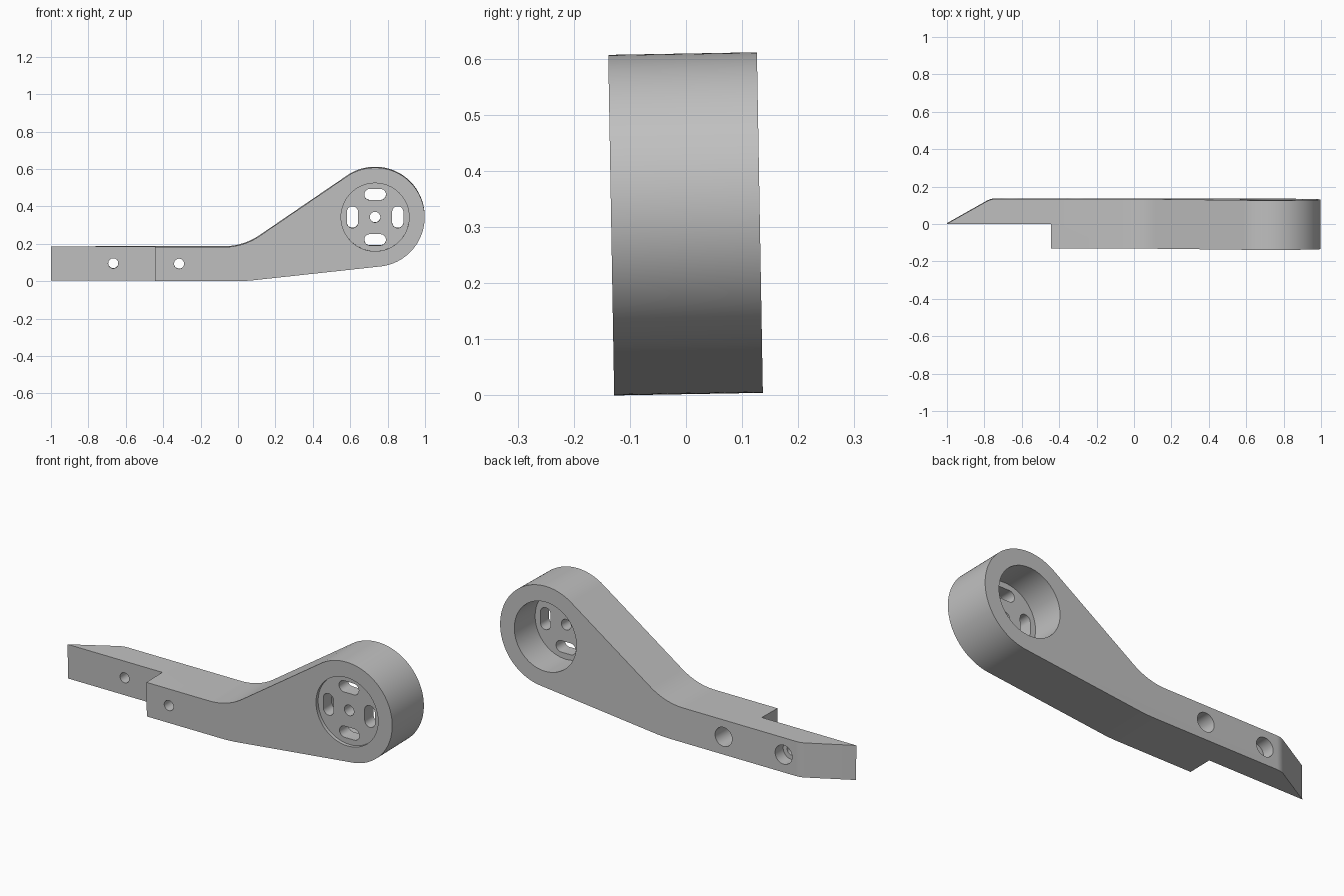
import bpy, bmesh
from math import sin, cos, tan, radians
from mathutils import Vector, Matrix

if "Cube" in bpy.data.objects:
    bpy.data.objects.remove(bpy.data.objects["Cube"], do_unlink=True)

HALF = 0.1325               # half thickness of the arm
CX, CZ, R = 0.733, 0.342, 0.265   # rounded hub end
BAR = 0.182                 # bar height

grey = bpy.data.materials.new("plain_grey")
grey.use_nodes = True
grey.diffuse_color = (0.53, 0.53, 0.53, 1)
grey.node_tree.nodes["Principled BSDF"].inputs["Base Color"].default_value = grey.diffuse_color


def arc(cx, cy, r, a0, a1, n):
    return [(cx + r * cos(radians(a0 + (a1 - a0) * i / n)),
             cy + r * sin(radians(a0 + (a1 - a0) * i / n))) for i in range(n + 1)]


def fillet(prev, corner, nxt, length, n=12):
    """Tangent circular arc replacing a corner, starting at the given distance from it."""
    p, c, q = Vector(prev), Vector(corner), Vector(nxt)
    u, v = (p - c).normalized(), (q - c).normalized()
    half = u.angle(v) / 2
    r = length * tan(half)
    centre = c + (u + v).normalized() * (length / cos(half))
    start, end = c + u * length - centre, c + v * length - centre
    total = start.angle(end)
    pts = []
    for i in range(n + 1):
        t = i / n
        d = (start * sin((1 - t) * total) + end * sin(t * total)) / sin(total)
        pts.append(tuple(centre + d.normalized() * r))
    return pts


def prism(name, outline, lo, hi, axis):
    """Extrude a 2D outline along y (side profile) or z (plan)."""
    bm = bmesh.new()
    place = (lambda a, b: (a, lo, b)) if axis == "y" else (lambda a, b: (a, b, lo))
    face = bm.faces.new([bm.verts.new(place(a, b)) for a, b in outline])
    ext = bmesh.ops.extrude_face_region(bm, geom=[face])
    move = (0, hi - lo, 0) if axis == "y" else (0, 0, hi - lo)
    bmesh.ops.translate(bm, vec=move, verts=[g for g in ext["geom"] if isinstance(g, bmesh.types.BMVert)])
    bmesh.ops.recalc_face_normals(bm, faces=bm.faces)
    mesh = bpy.data.meshes.new(name)
    bm.to_mesh(mesh)
    bm.free()
    mesh.materials.append(grey)
    ob = bpy.data.objects.new(name, mesh)
    bpy.context.collection.objects.link(ob)
    return ob


def combine(target, tool, operation="DIFFERENCE"):
    mod = target.modifiers.new("cut", "BOOLEAN")
    mod.operation, mod.object, mod.solver = operation, tool, "EXACT"
    bpy.context.view_layer.objects.active = target
    bpy.ops.object.modifier_apply(modifier=mod.name)
    bpy.data.objects.remove(tool, do_unlink=True)


def bore(target, x, z, r, lo, hi, n=48):
    combine(target, prism("bore_cutter", arc(x, z, r, 0, 360 * (n - 1) / n, n - 1), lo, hi, "y"))


# Side profile: straight bar flaring into the round hub
UP, DOWN = 34.3, 6.2        # slopes of the upper and lower flanks
hub = arc(CX, CZ, R, DOWN - 90, UP + 90, 72)
low, high = hub[0], hub[-1]
low_corner = (low[0] - low[1] / tan(radians(DOWN)), 0)
high_corner = (high[0] - (high[1] - BAR) / tan(radians(UP)), BAR)
side = [(-1.2, 0)] + fillet((-1.2, 0), low_corner, low, 0.05, 6) + hub
side += fillet(high, high_corner, (-1.2, BAR), 0.105, 16) + [(-1.2, BAR)]
arm = prism("lever_arm", side, -0.3, 0.3, "y")

# Plan: half-thickness lap joint with a slanted tip
tip, back_corner, back_end = (-1, 0), (-0.765, HALF), (1.2, HALF)
plan = [tip, (-0.445, 0), (-0.445, -HALF), (1.2, -HALF), back_end]
plan += fillet(back_end, back_corner, tip, 0.025, 8)
combine(arm, prism("plan_cutter", plan, -0.5, 1, "z"), "INTERSECT")

# Counterbored bolt holes
for x, seat in ((-0.667, 0.065), (-0.315, -0.065)):
    bore(arm, x, 0.093, 0.027, -0.4, 0.4, 32)
    bore(arm, x, 0.093, 0.05, seat, 0.4, 32)

# Hub: shallow front recess, deep rear bore, centre hole
bore(arm, CX, CZ, 0.182, -0.4, -HALF + 0.018, 64)
bore(arm, CX, CZ, 0.182, -0.042, 0.4, 64)
bore(arm, CX, CZ, 0.028, -0.4, 0.4, 32)

# Four rounded slots around the centre hole
for k in range(4):
    turn = Matrix.Rotation(radians(90 * k), 2)
    slot = arc(0.121, 0.028, 0.03, 0, 180, 12) + arc(0.121, -0.028, 0.03, 180, 360, 12)
    pts = [turn @ Vector(p) + Vector((CX, CZ)) for p in slot]
    combine(arm, prism("slot_cutter", [tuple(p) for p in pts], -0.4, 0.4, "y"))

# Slight roll, then stand on the ground
arm.data.transform(Matrix.Translation((0, 0.0045, 0.0023)) @ Matrix.Rotation(radians(1), 4, "X"))
bpy.ops.object.select_all(action="DESELECT")
arm.select_set(True)
bpy.context.view_layer.objects.active = arm
bpy.ops.object.shade_smooth_by_angle(angle=radians(25))
